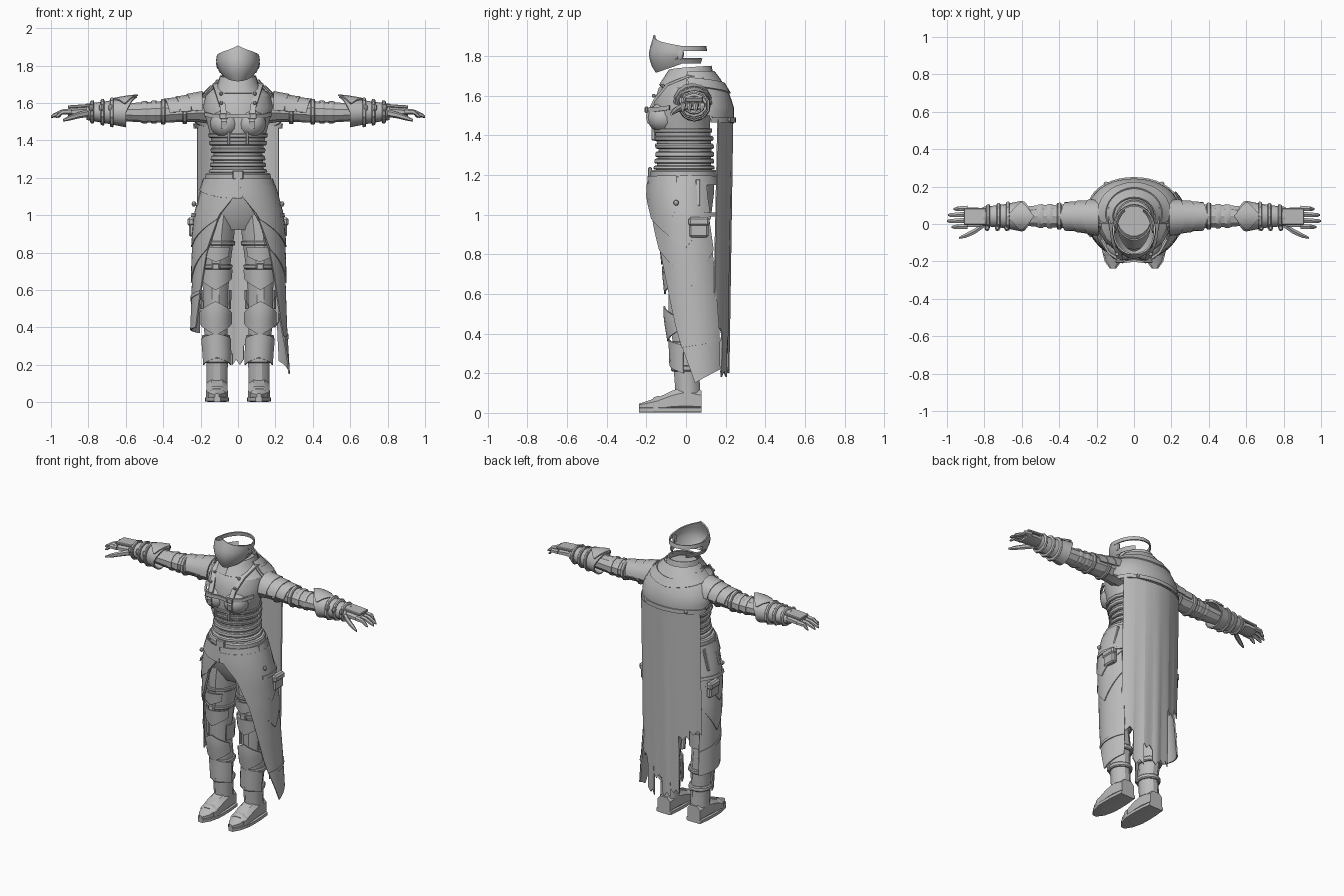
import bpy, bmesh, math
from mathutils import Matrix, Vector

if "Cube" in bpy.data.objects:
    bpy.data.objects.remove(bpy.data.objects["Cube"])

grey = bpy.data.materials.new("plain grey")
grey.use_nodes = True
grey.diffuse_color = (0.5, 0.5, 0.5, 1)
grey.node_tree.nodes["Principled BSDF"].inputs["Base Color"].default_value = (0.5, 0.5, 0.5, 1)


def finish(name, bm, mirror=False):
    bmesh.ops.recalc_face_normals(bm, faces=bm.faces[:])
    mesh = bpy.data.meshes.new(name)
    bm.to_mesh(mesh)
    bm.free()
    mesh.materials.append(grey)
    obj = bpy.data.objects.new(name, mesh)
    bpy.context.collection.objects.link(obj)
    bpy.ops.object.select_all(action="DESELECT")
    obj.select_set(True)
    bpy.context.view_layer.objects.active = obj
    bpy.ops.object.shade_smooth_by_angle(angle=math.radians(32))
    if mirror:
        obj.modifiers.new("mirror", "MIRROR").use_mirror_merge = False
    return obj


def sheet(name, grid, closed=False, thick=0.0, mirror=False):
    """Skin a grid of points; closed grids get end caps, open ones get thickness."""
    bm = bmesh.new()
    rows = [[bm.verts.new(p) for p in row] for row in grid]
    for low, high in zip(rows, rows[1:]):
        count = len(low)
        for i in range(count if closed else count - 1):
            j = (i + 1) % count
            bm.faces.new((low[i], low[j], high[j], high[i]))
    if closed:
        bm.faces.new(rows[0])
        bm.faces.new(rows[-1])
    bm.normal_update()
    if thick:
        bmesh.ops.solidify(bm, geom=bm.faces[:], thickness=thick)
    return finish(name, bm, mirror)


def place(axis, h, p, q):
    return {"x": (h, p, q), "y": (p, h, q), "z": (p, q, h)}[axis]


def at(table, h):
    """Interpolate a section table: height, two centres, two radii, extras."""
    if h <= table[0][0]:
        return table[0][1:]
    for a, b in zip(table, table[1:]):
        if h <= b[0]:
            t = (h - a[0]) / (b[0] - a[0])
            return [m + (n - m) * t for m, n in zip(a[1:], b[1:])]
    return table[-1][1:]


def loft(name, table, axis="z", sides=12, mirror=False, power=1.0):
    grid = []
    for h, p, q, rp, rq in table:
        ring = []
        for i in range(sides):
            a = math.tau * (i + 0.5) / sides
            c, s = math.cos(a), math.sin(a)
            ring.append(place(axis, h, p + rp * math.copysign(abs(c) ** power, c),
                              q + rq * math.copysign(abs(s) ** power, s)))
        grid.append(ring)
    return sheet(name, grid, True, mirror=mirror)


def bands(name, table, heights, width, grow, axis="z", sides=12, mirror=False):
    for n, h in enumerate(heights):
        rings = []
        for k, g in ((-0.5, 0.6), (-0.3, 1), (0.3, 1), (0.5, 0.6)):
            p, q, rp, rq = at(table, h + k * width)[:4]
            rings.append((h + k * width, p, q, rp + grow * g, rq + grow * g))
        loft(f"{name}_{n + 1}", rings, axis, sides, mirror)


def drape(name, table, top, hem, start, end, grow=0.0, cols=14, rows=8,
          axis="z", thick=0.008, side=1, mirror=False):
    """Wrap a cloth or plate round a section table between two edge functions."""
    grid = []
    for r in range(rows + 1):
        line = []
        for c in range(cols + 1):
            u = c / cols
            h = top(u) + (hem(u) - top(u)) * r / rows
            p, q, rp, rq, *extra = at(table, h)
            first = extra[0] if start is None else start
            a = math.radians(first + (end - first) * u)
            x, y, z = place(axis, h, p + (rp + grow) * math.sin(a), q - (rq + grow) * math.cos(a))
            line.append((x * side, y, z))
        grid.append(line)
    return sheet(name, grid, thick=thick, mirror=mirror)


def ribbon(name, points, width, thick=0.012, mirror=True):
    w = Vector(width) / 2
    return sheet(name, [[Vector(p) - w, Vector(p) + w] for p in points], thick=thick, mirror=mirror)


def box(name, centre, size, mirror=True, tilt=0.0):
    bm = bmesh.new()
    turn = Matrix.Rotation(math.radians(tilt), 4, "Y")
    bmesh.ops.create_cube(bm, size=1, matrix=Matrix.Translation(centre) @ turn @ Matrix.Diagonal((*size, 1)))
    bmesh.ops.bevel(bm, geom=bm.edges[:], offset=min(size) * 0.25, segments=1, affect="EDGES")
    return finish(name, bm, mirror)


def ball(name, centre, size, mirror=True, segments=8):
    bm = bmesh.new()
    bmesh.ops.create_uvsphere(bm, u_segments=segments, v_segments=segments // 2 + 2, radius=1,
                              matrix=Matrix.Translation(centre) @ Matrix.Diagonal((*size, 1)))
    return finish(name, bm, mirror)


def flat(h):
    return lambda u: h


def point(edge, tip):
    return lambda u: tip + (edge - tip) * abs(2 * u - 1)


# Torso, bust and waist wraps
torso = [(1.17, 0, -.01, .165, .155), (1.25, 0, -.01, .14, .14), (1.33, 0, -.005, .132, .135),
         (1.42, 0, -.02, .15, .145), (1.5, 0, -.025, .17, .15), (1.58, 0, -.01, .19, .15),
         (1.64, 0, 0, .175, .14), (1.68, 0, .02, .13, .115), (1.71, 0, .03, .09, .095)]
loft("torso", torso, sides=16)
ball("bust", (.07, -.115, 1.49), (.08, .082, .075), segments=12)
bands("waist_wrap", torso, (1.27, 1.305, 1.345, 1.385), .026, .014, sides=16)
bands("chest_band", torso, (1.425,), .022, .01, sides=16)
ribbon("harness_strap", [(.075, -.195, 1.46), (.075, -.203, 1.5), (.08, -.165, 1.58), (.105, -.1, 1.66),
                         (.12, .01, 1.705), (.12, .09, 1.69)], (.032, 0, 0))
ribbon("chest_strap", [(0, -.19, 1.53), (.06, -.198, 1.53), (.13, -.15, 1.53), (.17, -.08, 1.54)], (0, 0, .022))
box("chest_buckle", (.077, -.2, 1.53), (.045, .016, .032))
box("bodice_seam", (.05, -.165, 1.41), (.016, .02, .07))
for z, y in ((1.6, -.162), (1.65, -.118)):
    ball("strap_rivet", (.09, y, z), (.01, .01, .01))

# Collar and shawl over the shoulders
collar = [(1.62, 0, 0, .15, .145), (1.69, 0, .015, .1, .115), (1.76, 0, .03, .08, .085)]
drape("collar", collar, lambda u: 1.725 + .025 * math.sin(math.pi * u), flat(1.65), 0, 360, .004, 24, 4)
shawl = [(1.46, 0, .1, .225, .135), (1.54, 0, .085, .235, .15), (1.61, 0, .06, .215, .15),
         (1.67, 0, .045, .15, .13), (1.73, 0, .04, .1, .09)]
drape("shawl", shawl, flat(1.72), lambda u: 1.6 - .14 * math.sin(math.pi * u) ** .35, 70, 290, 0, 18, 7)
drape("shawl_seam", shawl, flat(1.49), flat(1.465), 100, 260, .008, 16, 1)
drape("shawl_fold", shawl, point(1.69, 1.66), point(1.65, 1.61), 75, 285, .009, 18, 3)
ball("shawl_rivet", (.15, .215, 1.478), (.012, .012, .012))

# Cape cut into ragged strips
hems = (.64, .6, .23, .2, .3, .18, .4)
for n, hem in enumerate(hems):
    grid = []
    for r in range(9):
        z = 1.48 + (hem - 1.48) * r / 8
        row = []
        for k in range(4):
            f = 2 * (n + k / 3) / len(hems) - 1
            fold = .004 * math.cos(f * 16) * (1.48 - z)
            row.append((.22 * f, .212 + .018 * z - .075 * f * f + fold, z + .03 * (k % 2) * (r == 8)))
        grid.append(row)
    sheet(f"cape_strip_{n + 1}", grid, thick=.007)

# Hips, belts and sash
hips = [(.92, 0, 0, .12, .08), (1.0, 0, 0, .19, .13), (1.1, 0, -.005, .185, .148), (1.2, 0, -.01, .16, .155)]
loft("hips", hips, sides=16)
bands("waist_belt", hips, (1.205,), .04, .018, sides=16)
bands("upper_belt", torso, (1.238,), .02, .014, sides=16)
box("belt_buckle", (0, -.182, 1.215), (.06, .02, .05), False)
skirt = [(.15, 0, .06, .27, .19, 86), (.4, 0, .05, .255, .2, 63), (.6, 0, .035, .248, .2, 54),
         (.8, 0, .02, .242, .195, 44), (1.0, 0, 0, .225, .18, 26), (1.1, 0, -.01, .2, .172, 6),
         (1.2, 0, -.01, .167, .165, 0)]
drape("hip_sash", skirt, flat(1.195), lambda u: 1.15 - .06 * abs(math.cos(math.pi * u)) ** 4, 0, 360, .01, 28, 2)

# Open skirt panels with layered hems and side pouches
for side, word in ((1, "left"), (-1, "right")):
    hem = (lambda u: .15 + .07 * u) if side > 0 else (lambda u: .4 - .03 * u)
    drape(word + "_skirt", skirt, flat(1.18), hem, None, 125, 0, 14, 14, side=side)
    drape(word + "_skirt_upper_layer", skirt, flat(1.16), point(.98, .83), None, 128, .012, 14, 6, side=side)
    drape(word + "_skirt_middle_layer", skirt, flat(1.0), point(.82, .64), None, 126, .006, 14, 6, side=side)
    drape(word + "_hem_trim", skirt, lambda u: hem(u) + .2 - .04 * u, lambda u: hem(u) + .18 - .04 * u,
          None, 125, .005, 14, 1, side=side)
drape("hip_strap", skirt, flat(1.01), flat(.99), 70, 150, .018, 10, 1, mirror=True)
box("pouch", (.245, .065, .935), (.035, .095, .1))
box("pouch_flap", (.25, .065, .965), (.04, .105, .045))
box("hanging_strap", (.197, -.04, 1.12), (.016, .026, .15), tilt=-15)
box("back_strap", (.195, .06, 1.11), (.016, .024, .14), tilt=-15)
ball("hip_rivet", (.236, -.05, 1.06), (.012, .014, .014))

# Legs with straps and plates
leg = [(.1, .112, .01, .058, .065), (.24, .112, 0, .06, .066), (.36, .118, .005, .064, .075),
       (.48, .12, -.012, .066, .078), (.6, .12, -.01, .07, .08), (.75, .118, -.005, .082, .1),
       (.9, .112, 0, .096, .12), (1.0, .1, 0, .09, .12)]
loft("legs", leg, sides=12, mirror=True)
bands("boot_strap", leg, (.225, .345), .03, .014, mirror=True)
bands("thigh_strap", leg, (.725, .85), .024, .011, mirror=True)
drape("knee_plate", leg, point(.48, .54), point(.42, .36), -75, 75, .016, 8, 4, mirror=True)
drape("shin_plate", leg, point(.34, .37), point(.2, .24), -80, 80, .01, 8, 4, mirror=True)
drape("thigh_plate", leg, flat(.71), point(.66, .6), -65, 65, .012, 8, 3, mirror=True)
drape("calf_guard", leg, flat(.6), flat(.5), 60, 300, .008, 10, 2, mirror=True)
drape("upper_thigh_plate", leg, flat(.83), point(.78, .75), -40, 40, .012, 6, 2, mirror=True)
box("thigh_buckle", (.118, -.112, .725), (.04, .02, .035))

# Boots
foot = [(-.238, .112, .035, .012, .012), (-.2, .112, .034, .04, .026), (-.13, .112, .045, .058, .04),
        (-.07, .112, .06, .06, .055), (0, .112, .07, .058, .068), (.078, .112, .06, .05, .056)]
loft("boots", foot, "y", 8, True, .7)
sole = [(y, x, .015, rx + .006, .014) for y, x, z, rx, rz in foot]
loft("boot_soles", sole, "y", 8, True, .4)
bands("toe_cap", foot, (-.15,), .035, .008, "y", 8, True)

# Arms, layered shoulder plates and gauntlets
arm = [(.13, .03, 1.57, .08, .085), (.21, .035, 1.568, .075, .07), (.3, .04, 1.56, .068, .062),
       (.42, .042, 1.552, .064, .057), (.52, .042, 1.55, .06, .053), (.62, .042, 1.55, .05, .047),
       (.8, .04, 1.55, .044, .036)]
loft("arms", arm, "x", 10, True)
for n, x in enumerate((.19, .25, .31)):
    drape(f"shoulder_plate_{n + 1}", arm, flat(x), point(x + .055, x + .085), 85, 275, .022 - .005 * n,
          8, 3, "x", mirror=True)
bands("upper_arm_strap", arm, (.285, .4), .025, .011, "x", 10, True)
bands("sleeve_fold", arm, (.45, .5), .03, .006, "x", 10, True)
cuff = [(.53, .042, 1.552, .088, .085), (.6, .042, 1.55, .082, .08), (.7, .042, 1.55, .062, .06),
        (.82, .04, 1.553, .05, .042)]
drape("gauntlet", cuff, lambda u: .6 - .06 * max(0, 1 - abs(4 * u - 2)), flat(.81), 0, 360, 0, 16, 5, "x",
      mirror=True)
drape("gauntlet_diamond", cuff, point(.6, .535), point(.61, .68), 125, 235, .01, 6, 3, "x", mirror=True)
bands("gauntlet_strap", cuff, (.675, .725, .78), .02, .014, "x", 10, True)
for x in (.68, .73, .785):
    ball("gauntlet_stud", (x, -.022, 1.575), (.014, .016, .02))

# Hands
palm = [(.78, .04, 1.553, .046, .03), (.84, .036, 1.555, .056, .026), (.91, .036, 1.55, .058, .02)]
loft("palms", palm, "x", 8, True)
box("hand_plate", (.85, .04, 1.583), (.12, .09, .016), tilt=4)
for n, reach in enumerate((.975, 1.0, .995, .965)):
    y = -.012 + .032 * n
    loft(f"finger_{n + 1}", [(.89, y, 1.555, .016, .016), (.94, y - .002, 1.552, .014, .014),
                             (reach - .012, y - .004, 1.533, .011, .011), (reach, y - .004, 1.525, .005, .005)],
         "x", 6, True)
loft("thumb", [(.8, 0, 1.545, .02, .02), (.85, -.038, 1.535, .017, .017), (.9, -.062, 1.52, .014, .014),
               (.935, -.074, 1.507, .006, .007)], "x", 6, True)

# Face mask with head strap
face = [(1.72, 0, -.06, .05, .085), (1.76, 0, -.045, .085, .125), (1.81, 0, -.04, .108, .14),
        (1.85, 0, -.04, .106, .132), (1.9, 0, -.04, .098, .115)]
drape("face_mask", face, lambda u: 1.905 - .055 * abs(2 * u - 1) ** .7,
      lambda u: 1.72 + .045 * abs(2 * u - 1) ** 2, -100, 100, 0, 12, 6)
drape("head_strap", face, flat(1.85), flat(1.825), 85, 275, .002, 16, 1)
drape("jaw_prong", face, flat(1.79), flat(1.765), 85, 150, .004, 6, 1, mirror=True)
ball("mask_hinge", (.105, -.03, 1.81), (.012, .02, .03))
